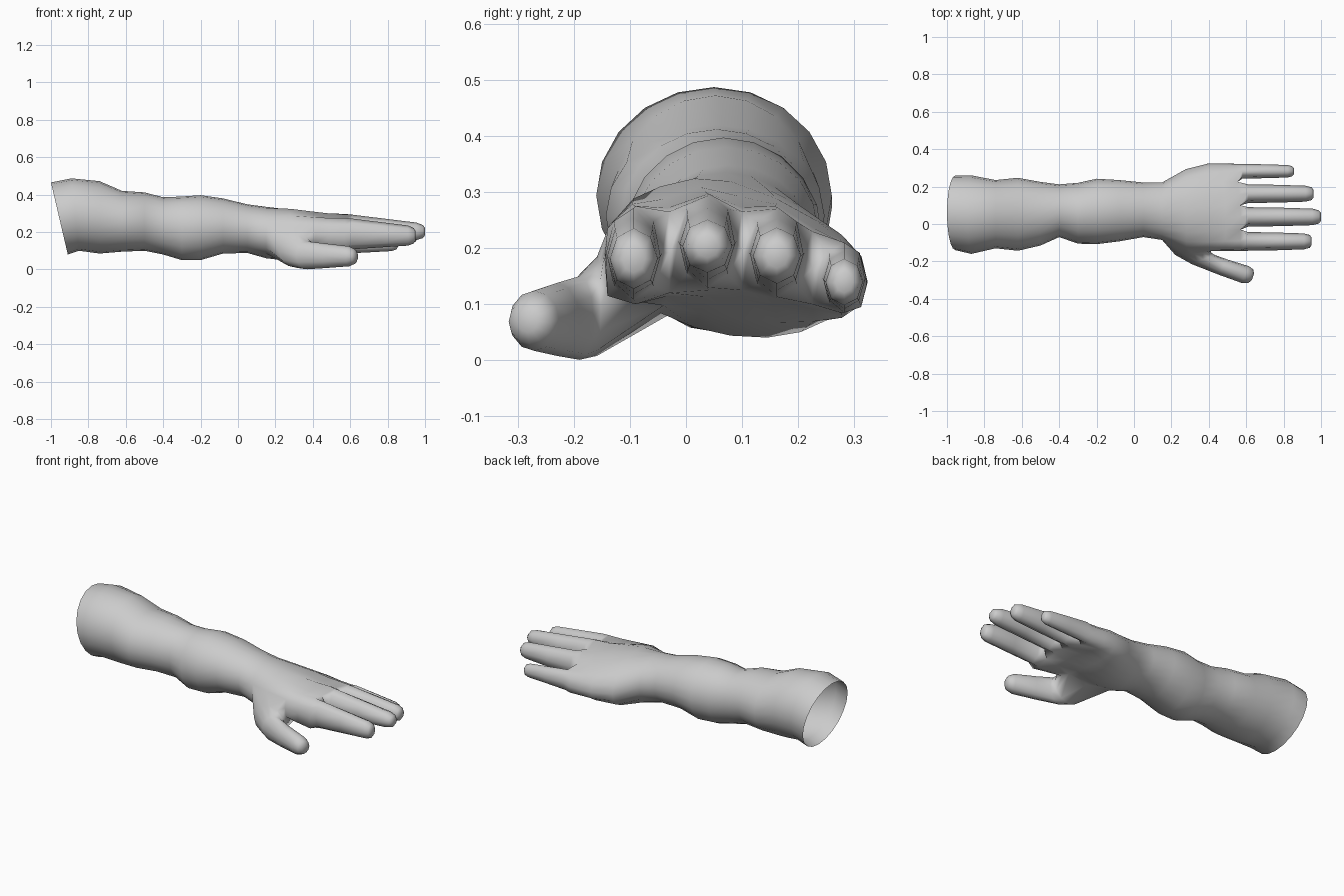
import bpy, bmesh
from math import sin, cos, radians
from mathutils import Vector

cube = bpy.data.objects.get("Cube")
if cube:
    bpy.data.objects.remove(cube)

skin = bpy.data.materials.new("light_grey")
skin.use_nodes = True
grey = (0.6, 0.6, 0.6, 1)
skin.diffuse_color = grey
skin.node_tree.nodes["Principled BSDF"].inputs["Base Color"].default_value = grey

bm = bmesh.new()
N = 20


def bridge(a, b):
    """Join two equal loops with quads."""
    n = len(a)
    for i in range(n):
        bm.faces.new((a[i], a[(i + 1) % n], b[(i + 1) % n], b[i]))


def add_loop(points):
    return [bm.verts.new(p) for p in points]


def lerp(a, b, t):
    return a + (b - a) * t


# Arm sections: x, y min, y max, z min, z max, end shear, knuckle blend
SECTIONS = [
    (-.955, -.14, .26, .08, .465, .045, 0),
    (-.87, -.16, .26, .1, .487, .02, 0),
    (-.74, -.13, .235, .085, .472, 0, 0),
    (-.62, -.143, .247, .095, .42, 0, 0),
    (-.5, -.115, .225, .1, .412, 0, 0),
    (-.4, -.07, .212, .08, .386, 0, 0),
    (-.3, -.105, .22, .05, .39, 0, 0),
    (-.2, -.108, .242, .05, .397, 0, 0),
    (-.08, -.093, .235, .085, .38, 0, 0),
    (.05, -.07, .222, .088, .348, 0, 0),
    (.15, -.085, .222, .06, .335, 0, 0),
    (.28, -.135, .29, .035, .325, 0, .1),
    (.41, -.145, .325, .035, .315, 0, .45),
    (.49, -.143, .328, .05, .305, 0, .8),
    (.57, -.142, .322, .09, .3, 0, 1),
]
THUMB_START = 10

# Knuckle row: finger borders and middles, from index to little finger
KNUCKLE_Y = [-.14, -.09, -.03, .04, .1, .16, .225, .275, .312]
KNUCKLE_TOP = [.235, .275, .265, .297, .265, .275, .23, .212, .18]
KNUCKLE_LOW = [.115, .1, .12, .125, .125, .11, .1, .085, .095]


def knuckle_point(i):
    if i == 0:
        return -.145, .18
    if i == N // 2:
        return .322, .135
    if i < N // 2:
        return KNUCKLE_Y[i - 1], KNUCKLE_TOP[i - 1]
    return KNUCKLE_Y[N - 1 - i], KNUCKLE_LOW[N - 1 - i]


def arm_loop(x, y0, y1, z0, z1, shear, blend):
    points = []
    for i in range(N):
        a = radians(180 - i * 360 / N)
        tilt = .03 if x > .2 else 0
        y = (y0 + y1) / 2 + (y1 - y0) / 2 * cos(a)
        z = (z0 + z1) / 2 + (z1 - z0) / 2 * sin(a) - tilt * cos(a)
        ky, kz = knuckle_point(i)
        px = x - shear * sin(a) - .025 * blend * max(0, ky - .1) / .2
        points.append((px, lerp(y, ky, blend), lerp(z, kz, blend)))
    return add_loop(points)


# Forearm and palm
rings = [arm_loop(*s) for s in SECTIONS]
for a, b in zip(rings, rings[1:]):
    bridge(a, b)

# Four fingers grown from the knuckle row
palm_end = rings[-1]
webs = [palm_end[0]]
for j in (2, 4, 6):
    mid = (palm_end[1 + j].co + palm_end[19 - j].co) / 2
    webs.append(bm.verts.new(mid))
webs.append(palm_end[N // 2])

# Fingers: y, half width, root z range, tip z range, tip x
FINGERS = [
    (-.093, .05, .108, .272, .13, .23, .95),
    (.038, .052, .13, .293, .16, .245, 1.0),
    (.162, .05, .113, .27, .14, .232, .96),
    (.282, .039, .085, .21, .1, .177, .855),
]
for i, (y, w, r0, r1, t0, t1, tip) in enumerate(FINGERS):
    j = 2 * i
    loop = [palm_end[k] for k in (1 + j, 2 + j, 3 + j)] + [webs[i + 1]]
    loop += [palm_end[k] for k in (17 - j, 18 - j, 19 - j)] + [webs[i]]
    start = .61 if i < 3 else .58
    for t, size in ((0, 1), (.45, .95), (.88, .85), (.97, .68), (1, .4)):
        z0, z1 = lerp(r0, t0, t), lerp(r1, t1, t)
        h = (z1 - z0) / 2 * (size / .85 if t > .9 else 1)
        points = []
        for k in range(8):
            a = radians(135 - 45 * k)
            points.append((lerp(start, tip, t), y + w * size * cos(a),
                           (z0 + z1) / 2 + h * sin(a)))
        ring = add_loop(points)
        bridge(loop, ring)
        loop = ring
    bm.faces.new(loop)

# Thumb grown from an opening in the side of the palm
back, middle, front = rings[THUMB_START:THUMB_START + 3]
columns = (1, 0, 19, 18, 17)
patch = {r[c] for r in (back, middle, front) for c in columns}
bmesh.ops.delete(bm, geom=[f for f in bm.faces if set(f.verts) <= patch],
                 context='FACES_ONLY')
inner_edges = [e for e in bm.edges if not e.link_faces]
bmesh.ops.delete(bm, geom=inner_edges, context='EDGES')
loop = [back[c] for c in columns] + [middle[17]]
loop += [front[c] for c in reversed(columns)] + [middle[1]]

# Thumb rings: outer x y, inner x y, z range
THUMB = [
    (.22, -.165, .412, -.152, .008, .185),
    (.31, -.215, .43, -.165, .001, .15),
    (.45, -.27, .5, -.19, .008, .138),
    (.575, -.315, .615, -.226, .017, .124),
    (.61, -.316, .638, -.243, .03, .108),
    (.63, -.3, .642, -.265, .05, .088),
]
for x0, y0, x1, y1, z0, z1 in THUMB:
    outer, inner = Vector((x0, y0, 0)), Vector((x1, y1, 0))
    centre = (outer + inner) / 2 + Vector((0, 0, (z0 + z1) / 2))
    points = []
    for k in range(12):
        a = radians(120 + 30 * k)
        points.append(centre + (inner - outer) / 2 * cos(a)
                      + Vector((0, 0, (z1 - z0) / 2 * sin(a))))
    ring = add_loop(points)
    bridge(loop, ring)
    loop = ring
bm.faces.new(loop)

# Finish the single skin, left open at the elbow end
loose = [v for v in bm.verts if not v.link_faces]
bmesh.ops.delete(bm, geom=loose, context='VERTS')
bmesh.ops.recalc_face_normals(bm, faces=bm.faces)
for f in bm.faces:
    f.smooth = True
mesh = bpy.data.meshes.new("arm_and_hand")
bm.to_mesh(mesh)
bm.free()
mesh.materials.append(skin)
arm = bpy.data.objects.new("arm_and_hand", mesh)
bpy.context.collection.objects.link(arm)
